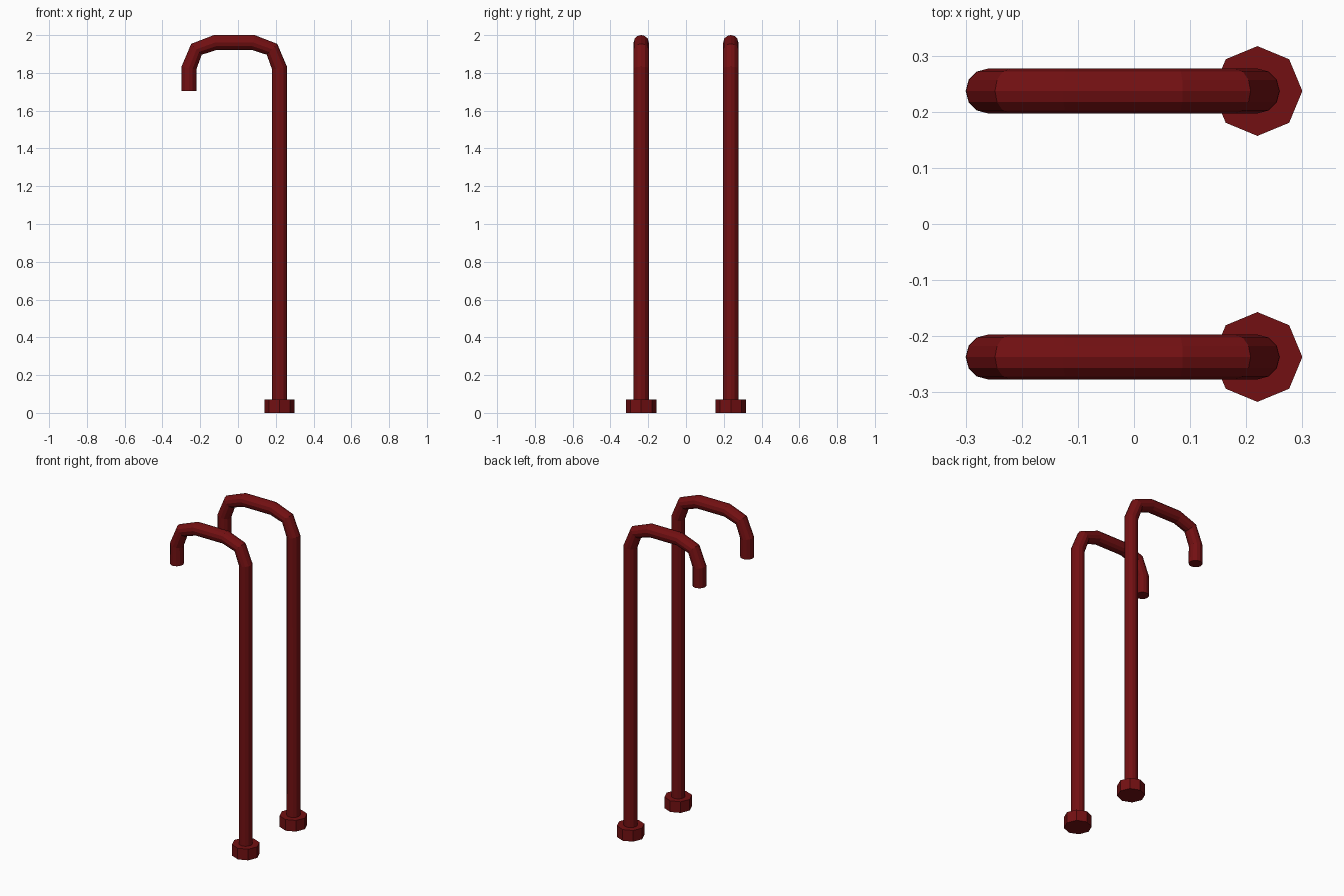
import bpy, bmesh, math
from mathutils import Vector

cube = bpy.data.objects.get("Cube")
if cube:
    bpy.data.objects.remove(cube)

# Single dark red finish
red = bpy.data.materials.new("dark_red")
red.use_nodes = True
colour = (0.17, 0.005, 0.006, 1)
red.diffuse_color = colour
red.node_tree.nodes["Principled BSDF"].inputs["Base Color"].default_value = colour

ROW_Y = 0.237
POLE_X = 0.22
BEND_X = -0.02   # middle of the hooked top
RADIUS = 0.04
SIDES = 12


def finish(bm, name):
    bmesh.ops.recalc_face_normals(bm, faces=bm.faces)
    mesh = bpy.data.meshes.new(name)
    bm.to_mesh(mesh)
    bm.free()
    mesh.materials.append(red)
    obj = bpy.data.objects.new(name, mesh)
    bpy.context.collection.objects.link(obj)
    return obj


def hooked_pole(name, y):
    # Half of the bend, mirrored about its middle, then run down the shaft
    half = [(0.24, 1.825), (0.2, 1.925), (0.1, 1.961)]
    bend = half + [(-x, z) for x, z in reversed(half)]
    path = [(0.24, 0.03)] + bend + [(-0.24, 1.705)]
    path = [Vector((x + BEND_X, y, z)) for x, z in path]
    side = Vector((0, 1, 0))
    bm = bmesh.new()
    rings = []
    for i, p in enumerate(path):
        before = p - path[i - 1] if i else path[1] - p
        after = path[i + 1] - p if i < len(path) - 1 else before
        tangent = (before.normalized() + after.normalized()).normalized()
        out = tangent.cross(side)
        ring = []
        for k in range(SIDES):
            a = math.tau * k / SIDES
            ring.append(bm.verts.new(p + RADIUS * (math.cos(a) * out + math.sin(a) * side)))
        rings.append(ring)
    for low, high in zip(rings, rings[1:]):
        for k in range(SIDES):
            n = (k + 1) % SIDES
            bm.faces.new((low[k], low[n], high[n], high[k]))
    bm.faces.new(rings[0])
    bm.faces.new(rings[-1])
    return finish(bm, name)


def foot(name, y):
    # Eight-sided collar with corners on the axes
    bm = bmesh.new()
    bmesh.ops.create_cone(bm, cap_ends=True, segments=8, radius1=0.08,
                          radius2=0.08, depth=0.07)
    obj = finish(bm, name)
    obj.location = (POLE_X, y, 0.035)
    return obj


for label, y in (("front", -ROW_Y), ("back", ROW_Y)):
    hooked_pole(label + "_hooked_pole", y)
    foot(label + "_foot", y)
